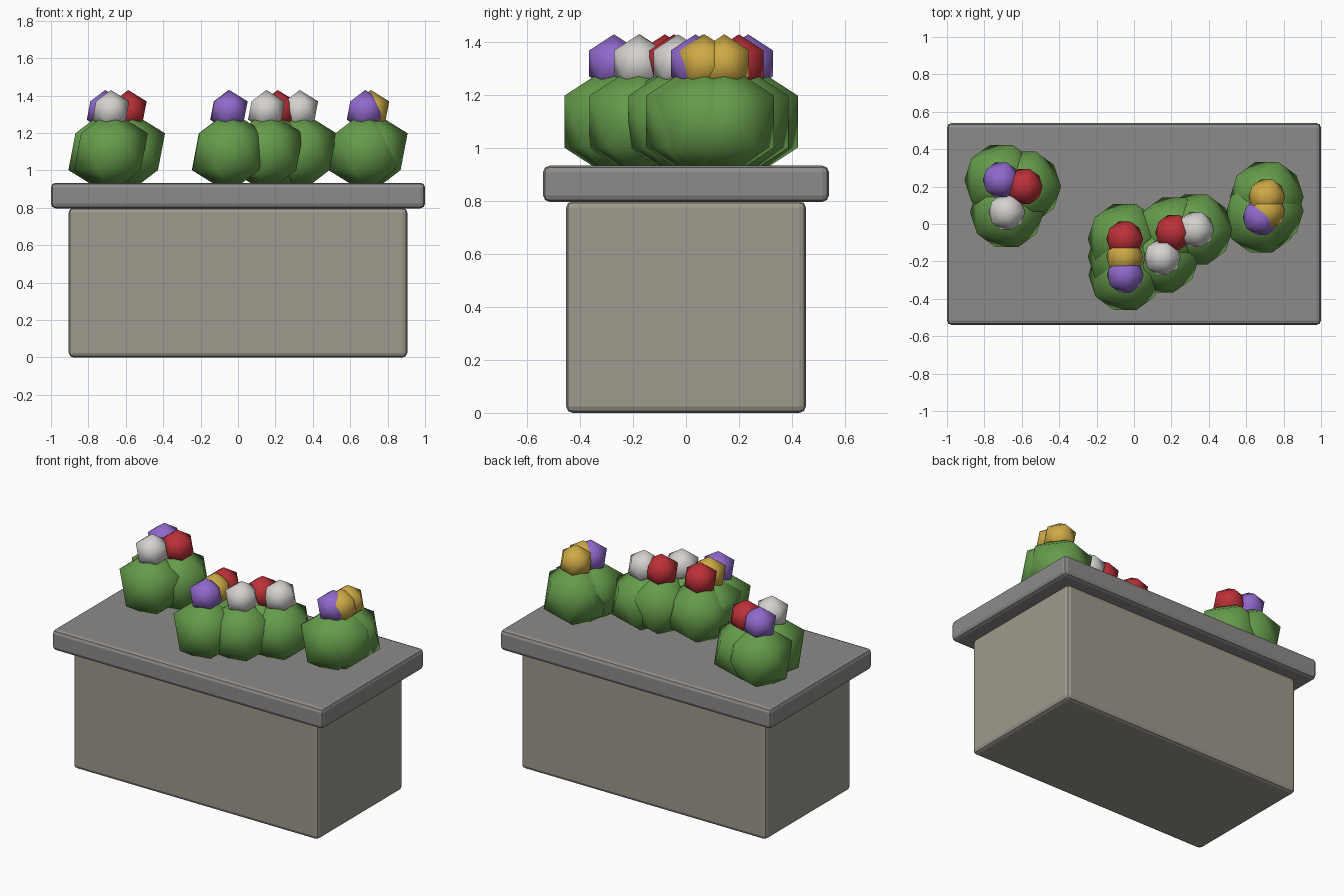
import bpy

if "Cube" in bpy.data.objects:
    bpy.data.objects.remove(bpy.data.objects["Cube"])


def material(name, rgb):
    m = bpy.data.materials.new(name)
    m.diffuse_color = (*rgb, 1)
    m.use_nodes = True
    m.node_tree.nodes["Principled BSDF"].inputs["Base Color"].default_value = m.diffuse_color
    return m


STONE = material("warm_stone", (0.34, 0.32, 0.27))
SLAB = material("grey_slab", (0.27, 0.26, 0.25))
GREEN = material("leaf_green", (0.13, 0.33, 0.07))
PETALS = {
    "purple": material("petal_purple", (0.28, 0.14, 0.60)),
    "red": material("petal_red", (0.50, 0.03, 0.04)),
    "white": material("petal_white", (0.66, 0.64, 0.62)),
    "yellow": material("petal_yellow", (0.62, 0.40, 0.06)),
}


def box(name, sx, sy, z0, z1, mat):
    bpy.ops.mesh.primitive_cube_add(size=1, location=(0, 0, (z0 + z1) / 2))
    o = bpy.context.object
    o.name = name
    o.scale = (sx, sy, z1 - z0)
    bpy.ops.object.transform_apply(location=False, rotation=False, scale=True)
    bev = o.modifiers.new("soft_edges", 'BEVEL')
    bev.width = 0.025
    bev.segments = 2
    o.data.materials.append(mat)


def ball(name, radius, loc, mat):
    bpy.ops.mesh.primitive_ico_sphere_add(subdivisions=1, radius=radius, location=loc)
    o = bpy.context.object
    o.name = name
    o.data.materials.append(mat)
    bpy.ops.object.shade_smooth()


# Planter body and overhanging slab
box("planter_body", 1.81, 0.906, 0, 0.8, STONE)
box("planter_slab", 2.0, 1.08, 0.797, 0.934, SLAB)

# Each plant: a low-poly shrub with one blossom centred on its tip
plants = [
    ("purple", -0.71, 0.235), ("red", -0.587, 0.2), ("white", -0.68, 0.064),
    ("red", -0.05, -0.08), ("yellow", -0.05, -0.175), ("purple", -0.047, -0.272),
    ("white", 0.152, -0.178), ("red", 0.212, -0.045), ("white", 0.33, -0.03),
    ("yellow", 0.71, 0.145), ("yellow", 0.71, 0.07), ("purple", 0.68, 0.036),
]
for i, (colour, x, y) in enumerate(plants, 1):
    ball(f"shrub_{i}", 0.22, (x, y, 1.10), GREEN)
    ball(f"{colour}_blossom_{i}", 0.11, (x, y, 1.32), PETALS[colour])
